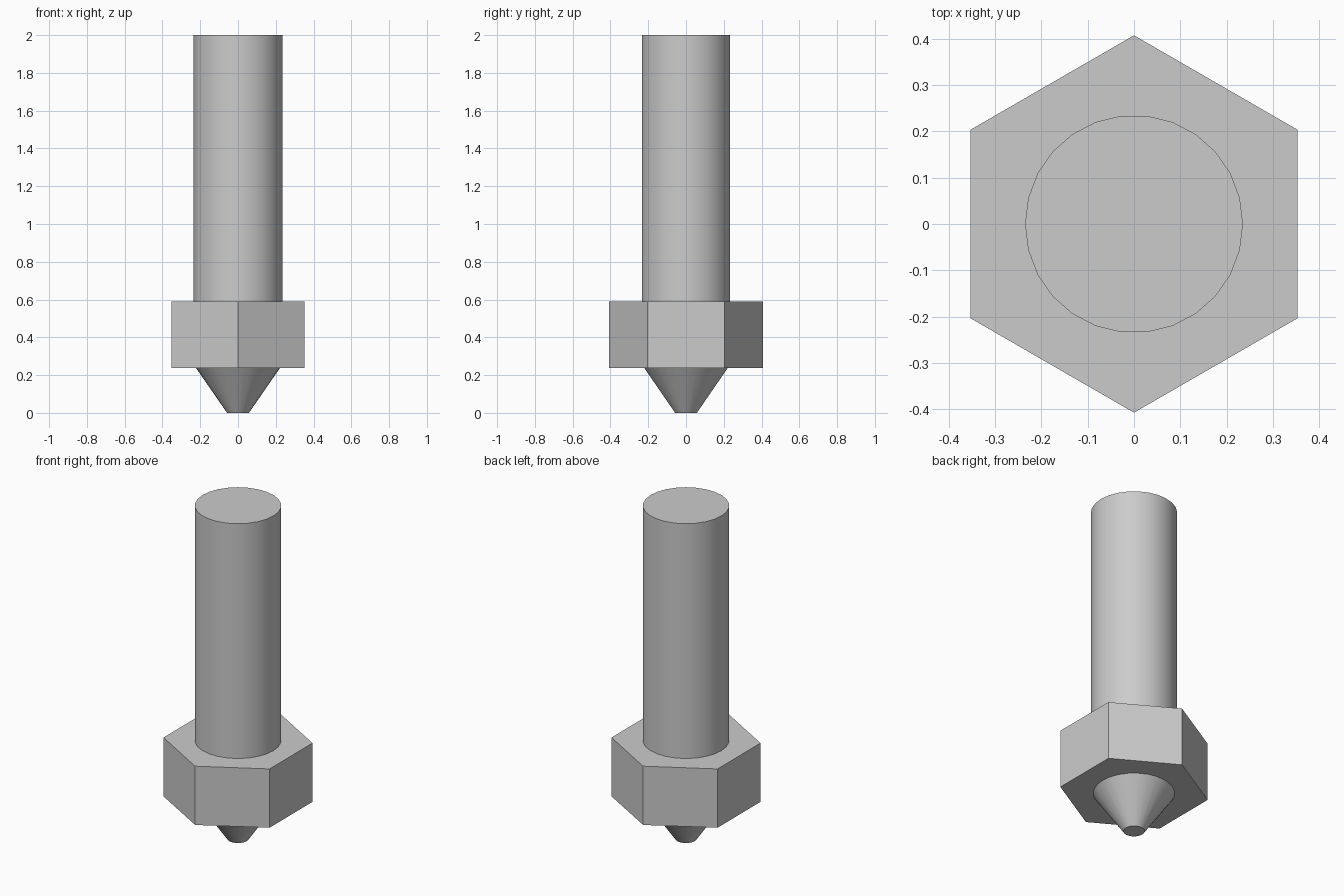
import bpy
import math

cube = bpy.data.objects.get("Cube")
if cube:
    bpy.data.objects.remove(cube, do_unlink=True)

metal = bpy.data.materials.new("grey_metal")
metal.use_nodes = True
grey = (0.6, 0.6, 0.6, 1)
metal.diffuse_color = grey
metal.node_tree.nodes["Principled BSDF"].inputs["Base Color"].default_value = grey


def turned_part(name, sides, r_bottom, r_top, z_bottom, z_top, first_angle=0):
    """Closed prism or cone frustum whose first corner lies at first_angle from +x."""
    # Cone primitives start their first corner on +y
    bpy.ops.mesh.primitive_cone_add(
        vertices=sides, radius1=r_bottom, radius2=r_top, depth=z_top - z_bottom,
        location=(0, 0, (z_bottom + z_top) / 2),
        rotation=(0, 0, first_angle - math.pi / 2))
    part = bpy.context.object
    part.name = name
    part.data.materials.append(metal)
    bpy.ops.object.shade_smooth_by_angle(angle=math.radians(30))
    return part


# Tapered tip, hexagonal collar and round shank, stacked upwards
turned_part("tapered_tip", 26, 0.058, 0.222, 0, 0.237)
turned_part("hex_collar", 6, 0.407, 0.407, 0.237, 0.59, math.pi / 2)
turned_part("round_shank", 26, 0.235, 0.235, 0.59, 2)
